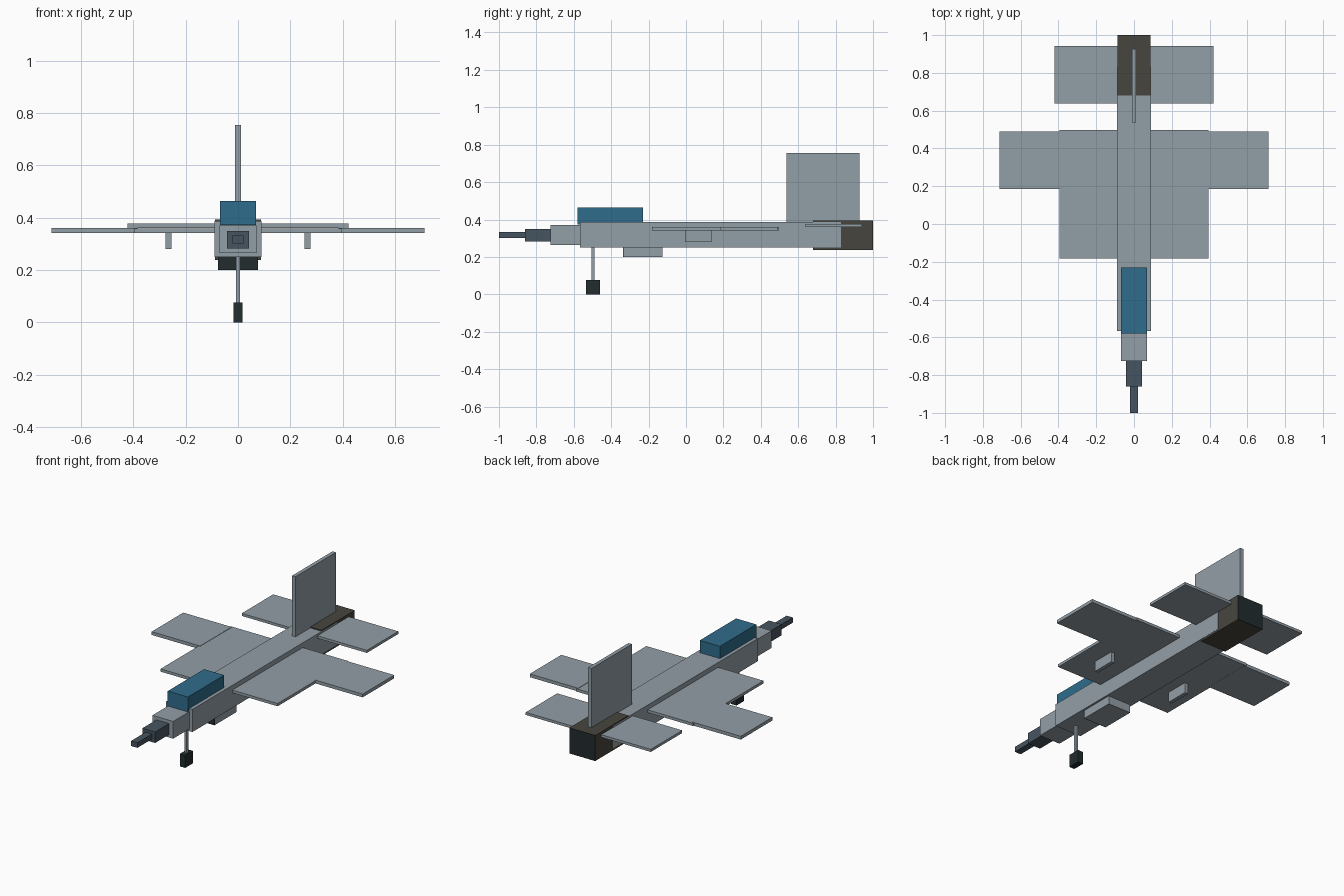
import bpy
import bmesh

if "Cube" in bpy.data.objects:
    bpy.data.objects.remove(bpy.data.objects["Cube"])


def material(name, rgb):
    m = bpy.data.materials.new(name)
    m.diffuse_color = (*rgb, 1)
    m.use_nodes = True
    m.node_tree.nodes["Principled BSDF"].inputs["Base Color"].default_value = m.diffuse_color
    return m


grey = material("airframe grey", (0.29, 0.345, 0.385))
slate = material("slate nose", (0.062, 0.089, 0.118))
blue = material("canopy blue", (0.028, 0.15, 0.26))
brown = material("burnt metal", (0.064, 0.060, 0.048))
black = material("rubber black", (0.016, 0.025, 0.027))


def box(name, x, y, z, mat, mirror=False):
    """Box spanning the given (min, max) ranges, optionally mirrored over x = 0."""
    mesh = bpy.data.meshes.new(name)
    bm = bmesh.new()
    bmesh.ops.create_cube(bm, size=1)
    for v in bm.verts:
        v.co = [(r[0] + r[1]) / 2 + c * (r[1] - r[0]) for c, r in zip(v.co, (x, y, z))]
    bm.to_mesh(mesh)
    bm.free()
    mesh.materials.append(mat)
    obj = bpy.data.objects.new(name, mesh)
    bpy.context.collection.objects.link(obj)
    if mirror:
        obj.modifiers.new("mirror", 'MIRROR')
    return obj


def centred(name, half, y, z, mat):
    return box(name, (-half, half), y, z, mat)


# Body, stepped nose and canopy
centred("fuselage", 0.089, (-0.567, 0.83), (0.25, 0.388), grey)
centred("nose_section", 0.07, (-0.725, -0.56), (0.265, 0.37), grey)
centred("nose_cone", 0.043, (-0.86, -0.72), (0.283, 0.35), slate)
centred("nose_tip", 0.021, (-1.0, -0.855), (0.301, 0.332), slate)
centred("canopy", 0.068, (-0.58, -0.23), (0.372, 0.463), blue)

# Exhaust with dark rear opening
centred("exhaust", 0.0875, (0.68, 0.997), (0.238, 0.394), brown)
centred("exhaust_opening", 0.0875, (0.996, 1.0), (0.238, 0.394), black)

# Air intake with dark front opening
centred("intake", 0.077, (-0.334, -0.125), (0.2, 0.26), grey)
centred("intake_opening", 0.077, (-0.337, -0.333), (0.2, 0.25), black)

# Wings, pylons and tail
box("inner_wing", (0.08, 0.395), (-0.182, 0.497), (0.342, 0.359), grey, True)
box("outer_wing", (0.385, 0.712), (0.185, 0.489), (0.341, 0.361), grey, True)
box("pylon", (0.254, 0.277), (-0.005, 0.135), (0.28, 0.345), grey, True)
box("tailplane", (0.08, 0.422), (0.639, 0.942), (0.361, 0.377), grey, True)
centred("tail_fin", 0.0115, (0.538, 0.927), (0.38, 0.755), grey)

# Nose landing gear
box("gear_strut", (-0.008, 0.008), (-0.506, -0.49), (0.05, 0.26), grey)
centred("gear_wheel", 0.018, (-0.535, -0.461), (0.0, 0.076), black)
